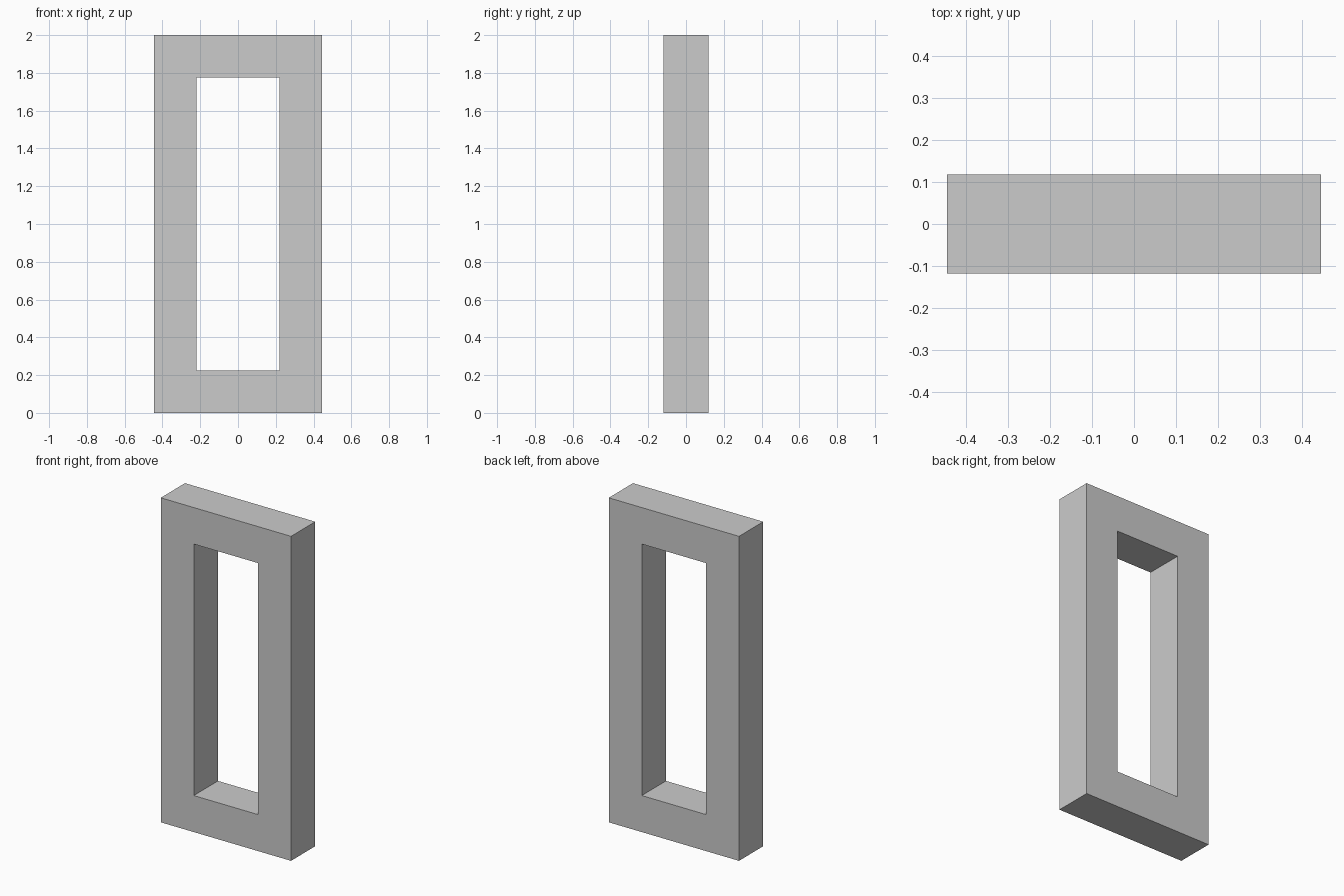
import bpy, bmesh

if "Cube" in bpy.data.objects:
    bpy.data.objects.remove(bpy.data.objects["Cube"])

HALF_W, HALF_D, HEIGHT, BORDER = 0.444, 0.118, 2.0, 0.225


def rect(bm, inset, y):
    """Rectangular loop of vertices in the xz plane."""
    w, lo, hi = HALF_W - inset, inset, HEIGHT - inset
    return [bm.verts.new((x, y, z)) for x, z in ((-w, lo), (w, lo), (w, hi), (-w, hi))]


# Upright rectangular frame: four loops joined into a closed ring
bm = bmesh.new()
loops = [rect(bm, 0, -HALF_D), rect(bm, 0, HALF_D),
         rect(bm, BORDER, HALF_D), rect(bm, BORDER, -HALF_D)]
for k in range(4):
    a, b = loops[k], loops[(k + 1) % 4]
    for i in range(4):
        j = (i + 1) % 4
        bm.faces.new((a[i], a[j], b[j], b[i]))
bmesh.ops.recalc_face_normals(bm, faces=bm.faces)

mesh = bpy.data.meshes.new("rectangular_frame")
bm.to_mesh(mesh)
bm.free()
bpy.context.collection.objects.link(bpy.data.objects.new("rectangular_frame", mesh))
